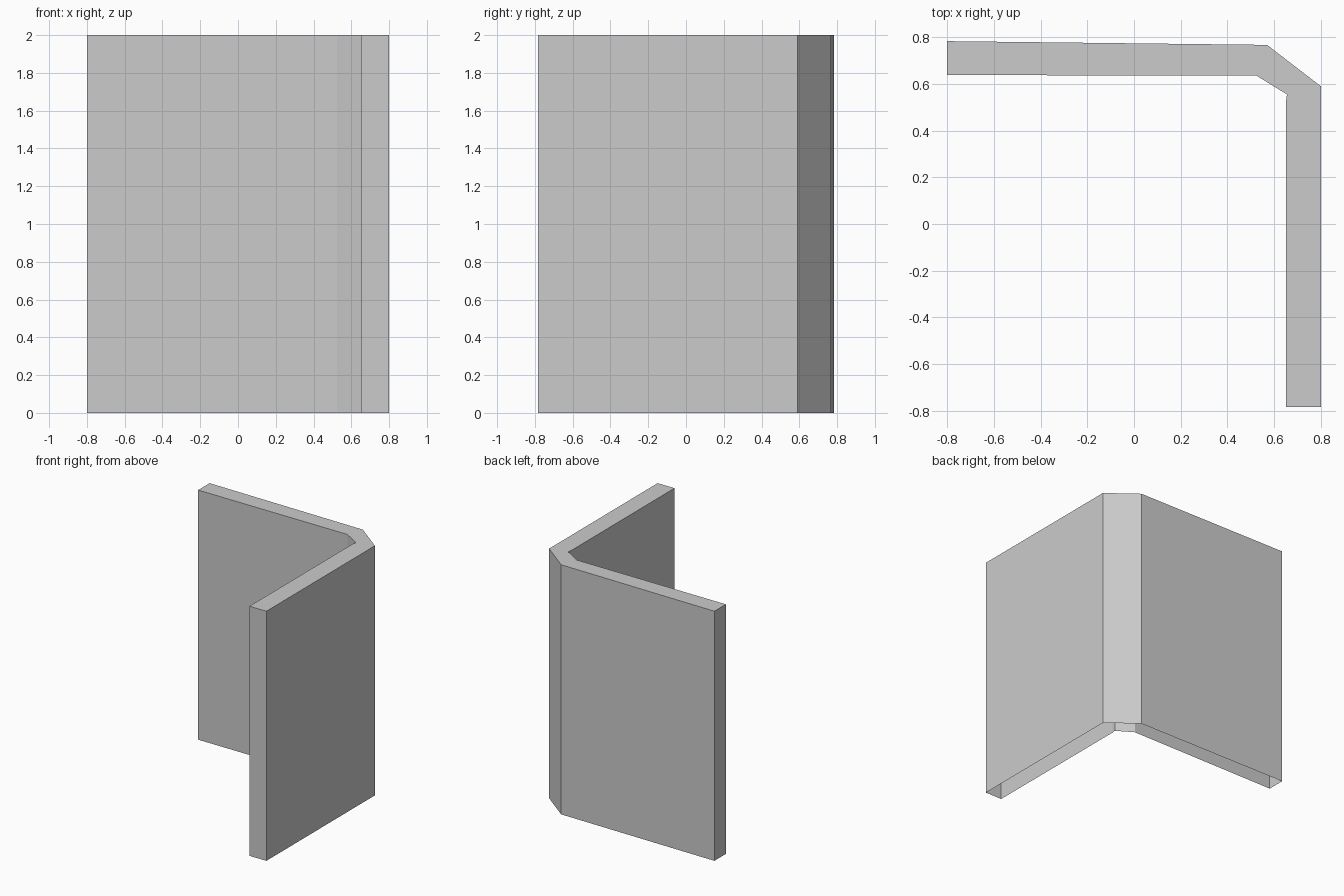
import bpy
import bmesh

if "Cube" in bpy.data.objects:
    bpy.data.objects.remove(bpy.data.objects["Cube"])

HEIGHT = 2.0

# L-shaped corner wall footprint, counter-clockwise from above
profile = [
    (-0.80, 0.783), (-0.80, 0.638), (0.525, 0.635), (0.655, 0.555),
    (0.65, 0.52), (0.65, -0.783), (0.80, -0.783), (0.80, 0.59), (0.57, 0.767),
]

# Capped top with walls dropped to the ground, underside left open
bm = bmesh.new()
top = bm.faces.new([bm.verts.new((x, y, HEIGHT)) for x, y in profile])
walls = bmesh.ops.extrude_edge_only(bm, edges=list(top.edges))
lower = [v for v in walls["geom"] if isinstance(v, bmesh.types.BMVert)]
bmesh.ops.translate(bm, verts=lower, vec=(0, 0, -HEIGHT))
bmesh.ops.recalc_face_normals(bm, faces=bm.faces[:])
top.normal_update()
if top.normal.z < 0:
    bmesh.ops.reverse_faces(bm, faces=bm.faces[:])

mesh = bpy.data.meshes.new("corner_wall")
bm.to_mesh(mesh)
bm.free()
wall = bpy.data.objects.new("corner_wall", mesh)
bpy.context.collection.objects.link(wall)
